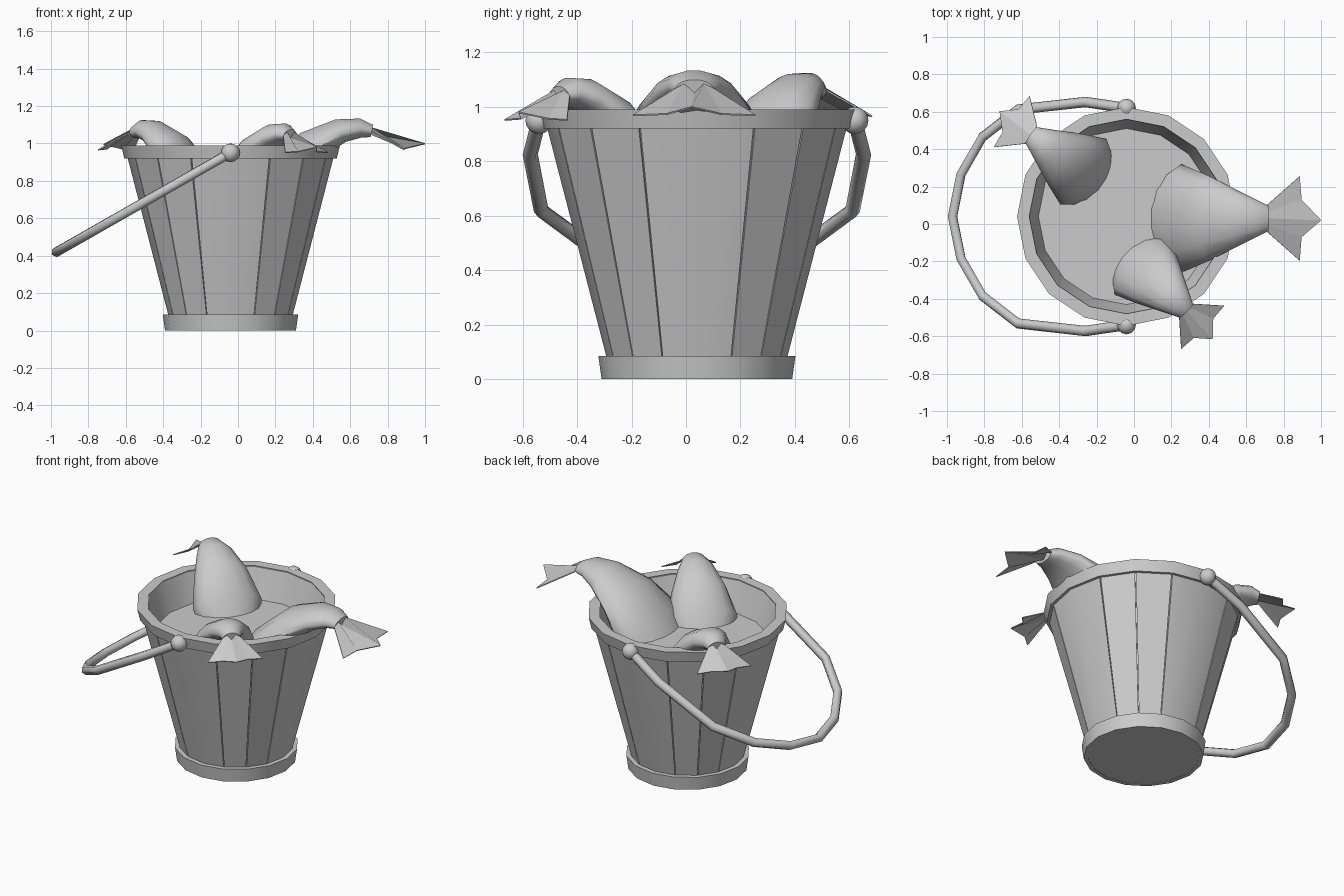
import bpy, bmesh
from math import sin, cos, pi, radians
from mathutils import Matrix, Vector

if "Cube" in bpy.data.objects:
    bpy.data.objects.remove(bpy.data.objects["Cube"])

CX, CY, SIDES = -0.04, 0.04, 16


def finish(name, bm, angle=30):
    bmesh.ops.recalc_face_normals(bm, faces=bm.faces)
    me = bpy.data.meshes.new(name)
    bm.to_mesh(me)
    bm.free()
    ob = bpy.data.objects.new(name, me)
    bpy.context.collection.objects.link(ob)
    bpy.ops.object.select_all(action='DESELECT')
    ob.select_set(True)
    bpy.context.view_layer.objects.active = ob
    if angle:
        bpy.ops.object.shade_smooth_by_angle(angle=radians(angle))
    return ob


def skin(rings, closed=False):
    """Join rings of points; cap the ends unless the loop is closed."""
    bm = bmesh.new()
    vs = [[bm.verts.new(p) for p in r] for r in rings]
    n = len(vs[0])
    pairs = list(zip(vs, vs[1:])) + ([(vs[-1], vs[0])] if closed else [])
    for a, b in pairs:
        for i in range(n):
            j = (i + 1) % n
            bm.faces.new((a[i], a[j], b[j], b[i]))
    if not closed:
        bm.faces.new(vs[0])
        bm.faces.new(vs[-1])
    return bm


def polar(r, a, z):
    return (CX + r * cos(a), CY + r * sin(a), z)


def lathe(name, profile, closed=False, angle=25):
    rings = [[polar(r, 2 * pi * i / SIDES, z) for i in range(SIDES)] for r, z in profile]
    return finish(name, skin(rings, closed), angle)


# Bucket: inner liner, rim band, foot band and water surface
lathe("bucket_liner", [(0.33, 0.002), (0.324, 0.085), (0.543, 0.93), (0.525, 0.985),
                       (0.465, 0.78)])
lathe("rim_band", [(0.54, 0.92), (0.568, 0.92), (0.585, 0.99), (0.52, 0.99)], True)
lathe("foot_band", [(0.325, 0.0), (0.35, 0.0), (0.362, 0.085), (0.325, 0.085)], True)
lathe("water", [(0.472, 0.79), (0.474, 0.80)])

# Staves: per quarter one double-width stave and two single ones, with fine seams
for q in range(4):
    for k, (start, count) in enumerate(((-1, 2), (1, 1), (2, 1))):
        ang = [2 * pi * (q * 4 + start + i) / SIDES for i in range(count + 1)]
        ang[0] += 0.006
        ang[-1] -= 0.006
        rings = [[polar(0.332, a, 0.08), polar(0.552, a, 0.93),
                  polar(0.54, a, 0.93), polar(0.32, a, 0.08)] for a in ang]
        finish("stave_%d" % (q * 3 + k + 1), skin(rings), 25)

# Handle: bent rod hanging in a tilted plane, mirrored about the bucket centre
half = [(-0.04, 0.58), (-0.26, 0.612), (-0.62, 0.572), (-0.81, 0.425), (-0.925, 0.225)]
path = half + [(-0.97, 0.0)] + [(x, -y) for x, y in reversed(half)]
cu = bpy.data.curves.new("handle", 'CURVE')
cu.dimensions = '3D'
cu.bevel_depth = 0.028
cu.bevel_resolution = 1
cu.use_fill_caps = True
sp = cu.splines.new('POLY')
sp.points.add(len(path) - 1)
for p, (x, y) in zip(sp.points, path):
    p.co = (x, CY + y, 0.95 + (x + 0.04) * 0.57, 1)
bpy.context.collection.objects.link(bpy.data.objects.new("handle", cu))

# Handle pivots
for side, name in ((-1, "pivot_front"), (1, "pivot_back")):
    bm = bmesh.new()
    bmesh.ops.create_uvsphere(bm, u_segments=12, v_segments=8, radius=0.05,
                              matrix=Matrix.Translation((CX, CY + side * 0.58, 0.95)))
    finish(name, bm, 60)


# Fish: lofted body diving into the water, tail base at the local origin
BODY = [  # outward distance, height, half width, upper and lower half thickness
    (-0.58, -0.42, 0.19, 0.12, 0.10), (-0.46, -0.24, 0.29, 0.13, 0.10),
    (-0.31, -0.10, 0.225, 0.12, 0.06), (-0.16, -0.01, 0.15, 0.085, 0.05),
    (-0.06, 0.012, 0.10, 0.06, 0.045), (0.0, 0.0, 0.07, 0.038, 0.03)]
ROOT = [(0, 0.075, 0.0), (0, 0.035, 0.02), (0, 0, -0.015), (0, -0.035, 0.02), (0, -0.075, 0.0)]
TIPS = [(0.17, 0.225, -0.095), (0.18, 0.10, -0.09), (0.285, -0.01, -0.065),
        (0.18, -0.10, -0.09), (0.17, -0.225, -0.095)]


def fish(name, loc, heading, scale, steep=1.0):
    base = (Matrix.Translation(loc) @ Matrix.Rotation(radians(heading), 4, 'Z')
            @ Matrix.Scale(scale, 4))
    rings, n = [], 14
    for k, (x, z, w, hi, lo) in enumerate(BODY):
        a, b = BODY[max(k - 1, 0)], BODY[min(k + 1, len(BODY) - 1)]
        t = Vector((b[0] - a[0], 0, b[1] - a[1])).normalized()
        up = Vector((-t.z, 0, t.x))
        ring = []
        for i in range(n):
            c, s = cos(2 * pi * i / n), sin(2 * pi * i / n)
            ring.append(Vector((x, w * c, z)) + up * (hi if s > 0 else lo) * s)
        rings.append(ring)
    bm = skin(rings)
    bm.transform(base @ Matrix.Diagonal((1, 1, steep, 1)))
    finish(name + "_body", bm, 50)
    # Pleated tail fan, given a little thickness
    bm = bmesh.new()
    lo, hi = ([bm.verts.new(p) for p in row] for row in (ROOT, TIPS))
    for i in range(4):
        bm.faces.new((lo[i], lo[i + 1], hi[i + 1], hi[i]))
    bm.transform(base @ Matrix.Diagonal((1, 1, steep, 1)))
    tail = finish(name + "_tail", bm, 0)
    mod = tail.modifiers.new("thickness", 'SOLIDIFY')
    mod.thickness = 0.006
    mod.offset = 0


fish("large_fish", (0.715, 0.03, 1.063), 0, 1.0)
fish("front_fish", (0.28, -0.465, 1.04), -45, 0.72, 1.3)
fish("back_fish", (-0.55, 0.475, 1.057), 145, 0.74, 1.3)
